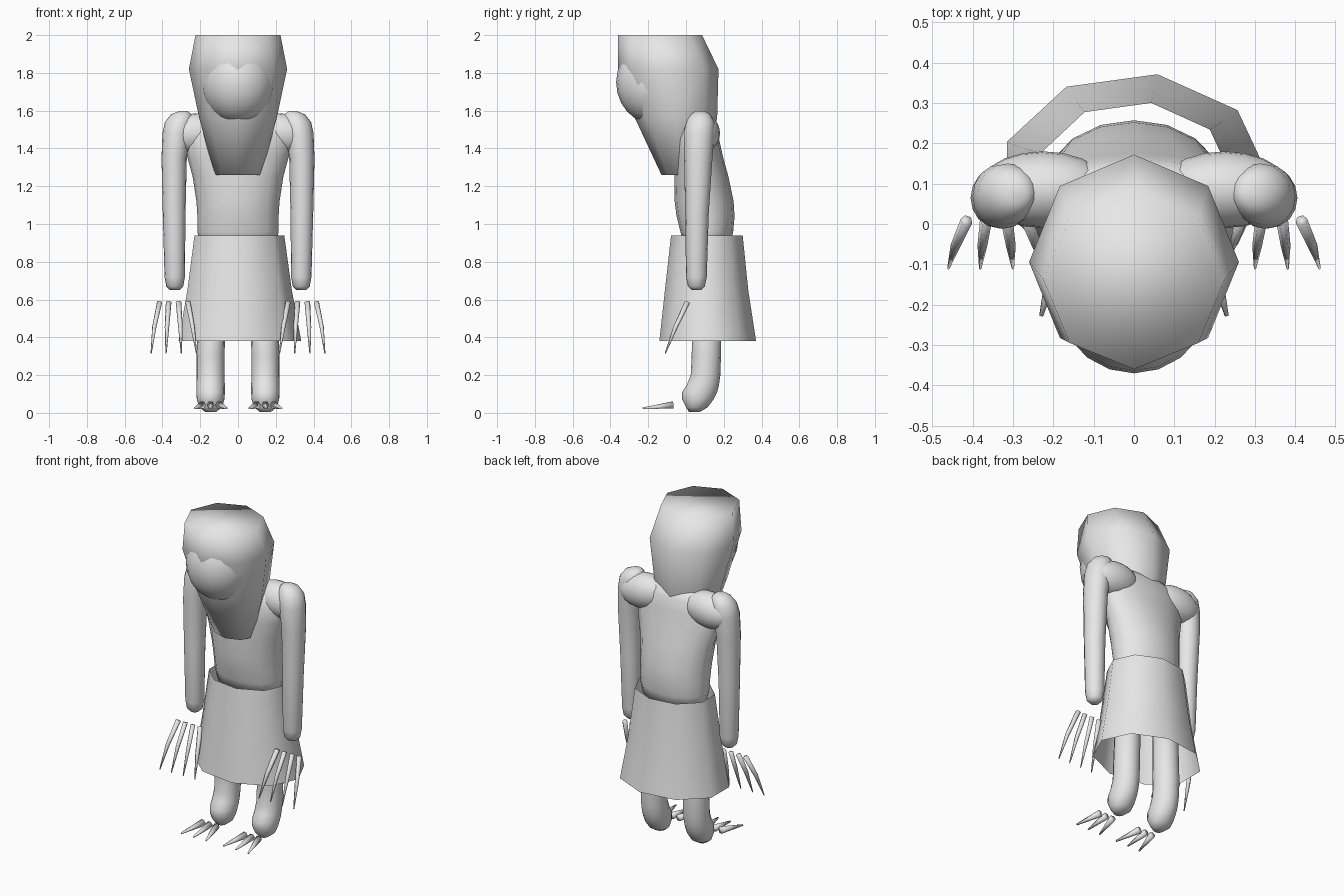
import bpy, bmesh, math
from mathutils import Vector

if "Cube" in bpy.data.objects:
    bpy.data.objects.remove(bpy.data.objects["Cube"])

grey = bpy.data.materials.new("plain_grey")
grey.diffuse_color = (0.8, 0.8, 0.8, 1)
grey.use_nodes = True
grey.node_tree.nodes["Principled BSDF"].inputs["Base Color"].default_value = grey.diffuse_color


def finish(name, bm):
    bmesh.ops.recalc_face_normals(bm, faces=bm.faces)
    me = bpy.data.meshes.new(name)
    bm.to_mesh(me)
    bm.free()
    for p in me.polygons:
        p.use_smooth = True
    me.materials.append(grey)
    ob = bpy.data.objects.new(name, me)
    bpy.context.collection.objects.link(ob)
    return ob


def skin(name, rings, caps=True):
    """Bridge equal rings of points, optionally closing the ends."""
    bm = bmesh.new()
    vs = [[bm.verts.new(p) for p in r] for r in rings]
    n = len(vs[0])
    for a, b in zip(vs, vs[1:]):
        for i in range(n):
            j = (i + 1) % n
            bm.faces.new((a[i], a[j], b[j], b[i]))
    if caps:
        bm.faces.new(vs[0])
        bm.faces.new(vs[-1])
    return finish(name, bm)


def loft(name, sections, n=16, caps=True):
    """Level elliptical sections: z, centre x, half width, front y, back y."""
    rings = []
    for z, cx, rx, y0, y1 in sections:
        cy, ry = (y0 + y1) / 2, (y1 - y0) / 2
        rings.append([(cx + rx * math.cos(2 * math.pi * i / n),
                       cy + ry * math.sin(2 * math.pi * i / n), z) for i in range(n)])
    return skin(name, rings, caps)


def claw(name, points, radii, n=6):
    """Tapered tube through a few points."""
    pts = [Vector(p) for p in points]
    q = (pts[-1] - pts[0]).to_track_quat('Z', 'Y')
    rings = [[p + q @ Vector((r * math.cos(2 * math.pi * i / n),
                              r * math.sin(2 * math.pi * i / n), 0)) for i in range(n)]
             for p, r in zip(pts, radii)]
    return skin(name, rings)


def ellipsoid(name, centre, size, tilt=0):
    bm = bmesh.new()
    bmesh.ops.create_uvsphere(bm, u_segments=20, v_segments=12, radius=1)
    ob = finish(name, bm)
    ob.location, ob.scale, ob.rotation_euler = centre, size, (0, tilt, 0)
    return ob


# Long hair with a flat crown
loft("hair", [(1.26, 0, .125, -.13, .08), (1.56, 0, .205, -.27, .165),
              (1.82, 0, .26, -.36, .172), (2.0, 0, .225, -.36, .085)], n=8)

# Rounded face set into the hair
ellipsoid("face", (0, -.17, 1.75), (.195, .2, .22))

# Torso
loft("torso", [(.88, 0, .20, -.01, .235), (.96, 0, .215, -.03, .25),
               (1.04, 0, .215, -.05, .257), (1.12, 0, .22, -.06, .252),
               (1.25, 0, .24, -.062, .225), (1.36, 0, .27, -.062, .195),
               (1.45, 0, .285, -.055, .175), (1.52, 0, .26, -.03, .16),
               (1.57, 0, .16, .02, .13)])

# Skirt, open at both ends
loft("skirt", [(.38, 0, .335, -.145, .375), (.65, 0, .285, -.115, .333),
               (.94, 0, .245, -.082, .303)], n=9, caps=False)

for s, side in ((-1, "left"), (1, "right")):
    # Arm with shoulder bridge
    loft(side + "_arm", [(.65, s * .335, .025, .03, .08), (.67, s * .335, .045, .01, .1),
                         (.72, s * .335, .054, 0, .11), (1.05, s * .338, .06, -.004, .12),
                         (1.35, s * .338, .067, -.01, .14), (1.48, s * .325, .075, -.012, .15),
                         (1.54, s * .312, .075, 0, .15), (1.58, s * .3, .055, .025, .13),
                         (1.597, s * .29, .025, .05, .1)])
    ellipsoid(side + "_shoulder", (s * .225, .085, 1.48), (.165, .095, .105), s * .1)

    # Leg with rounded foot
    loft(side + "_leg", [(.006, s * .145, .03, .015, .075), (.03, s * .145, .06, 0, .115),
                         (.07, s * .145, .073, -.02, .145), (.11, s * .145, .076, -.02, .165),
                         (.15, s * .145, .075, .005, .175), (.2, s * .145, .074, .025, .182),
                         (.3, s * .145, .074, .03, .185), (.85, s * .13, .07, .04, .185)])

    # Finger claws, slightly bent
    for i, (top, mid, tip) in enumerate(((.265, .24, .22), (.315, .305, .3),
                                         (.367, .376, .381), (.415, .443, .46))):
        claw(f"{side}_finger_{i + 1}",
             [(s * top, .008, .587), (s * mid, -.055, .455), (s * tip, -.11, .315)],
             [.015, .012, .003])

    # Toe claws
    for i, dx in enumerate((-1, 0, 1)):
        claw(f"{side}_toe_{i + 1}",
             [(s * .145 + dx * .045, -.07, .042), (s * .145 + dx * .085, -.228, .024)],
             [.021, .005])
